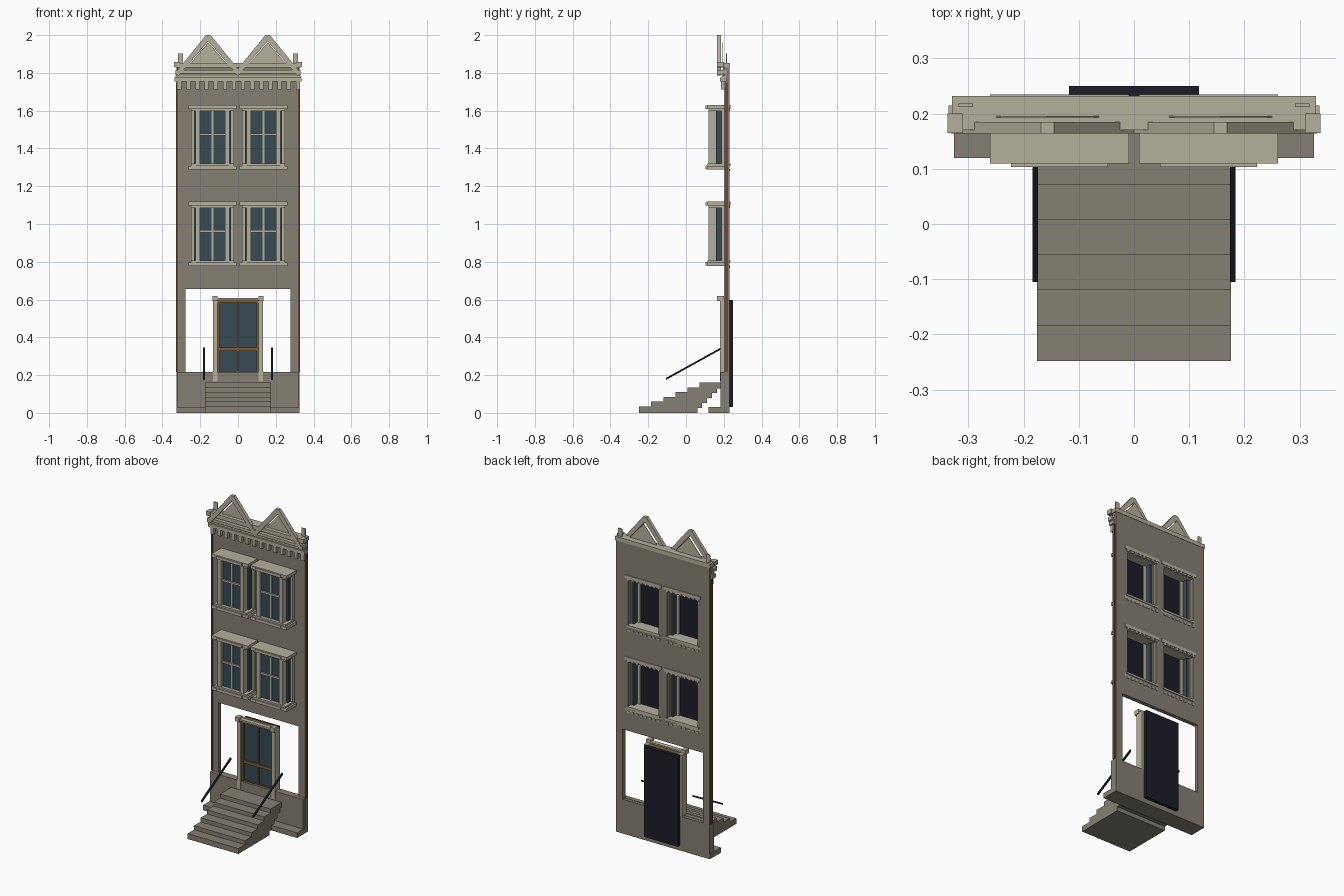
import bpy, bmesh, math
from mathutils import Vector


def material(name, rgb):
    m = bpy.data.materials.new(name)
    m.diffuse_color = (*rgb, 1)
    return m


STONE = material("grey_stone", (0.235, 0.215, 0.17))
TRIM = material("pale_trim", (0.46, 0.435, 0.335))
GLASS = material("blue_glass", (0.038, 0.068, 0.09))
WOOD = material("brown_wood", (0.19, 0.105, 0.035))
BLACK = material("near_black", (0.012, 0.012, 0.022))
BRICK = material("red_brick", (0.17, 0.06, 0.035))


def finish(name, bm, mat):
    bmesh.ops.recalc_face_normals(bm, faces=bm.faces)
    me = bpy.data.meshes.new(name)
    bm.to_mesh(me)
    bm.free()
    me.materials.append(mat)
    ob = bpy.data.objects.new(name, me)
    bpy.context.collection.objects.link(ob)
    return ob


def boxes(name, mat, *specs):
    """Each spec is x0, x1, y0, y1, z0, z1."""
    bm = bmesh.new()
    for x0, x1, y0, y1, z0, z1 in specs:
        vs = bmesh.ops.create_cube(bm, size=1)["verts"]
        for v in vs:
            v.co = Vector(((x0 + x1) / 2 + v.co.x * (x1 - x0),
                           (y0 + y1) / 2 + v.co.y * (y1 - y0),
                           (z0 + z1) / 2 + v.co.z * (z1 - z0)))
    return finish(name, bm, mat)


def prism(name, mat, points, depth):
    """Closed outline of 3D points pushed along a depth vector."""
    bm = bmesh.new()
    f = bm.faces.new([bm.verts.new(p) for p in points])
    ext = bmesh.ops.extrude_face_region(bm, geom=[f])
    bmesh.ops.translate(bm, vec=depth, verts=[g for g in ext["geom"] if isinstance(g, bmesh.types.BMVert)])
    return finish(name, bm, mat)


BAYS = (-0.135, 0.135)
FLOORS = (0.78, 1.292)

# Facade wall with window holes and an open ground floor
xs = [-0.325, -0.278, -0.242, -0.03, 0.03, 0.242, 0.278, 0.325]
zs = [0, 0.215, 0.655, 0.80, 1.09, 1.312, 1.602, 1.83]
bm = bmesh.new()
for j in range(len(zs) - 1):
    for i in range(len(xs) - 1):
        if (j == 1 and 0 < i < 6) or (j in (3, 5) and i in (2, 4)):
            continue
        quad = [(xs[a], 0.205, zs[b]) for a, b in ((i, j), (i + 1, j), (i + 1, j + 1), (i, j + 1))]
        bm.faces.new([bm.verts.new(q) for q in quad])
bmesh.ops.remove_doubles(bm, verts=bm.verts, dist=1e-5)
ext = bmesh.ops.extrude_face_region(bm, geom=bm.faces[:])
bmesh.ops.translate(bm, vec=(0, 0.025, 0), verts=[g for g in ext["geom"] if isinstance(g, bmesh.types.BMVert)])
bmesh.ops.dissolve_limit(bm, angle_limit=0.01, verts=bm.verts, edges=bm.edges)
finish("facade_wall", bm, STONE)

boxes("lower_wall", STONE, (-0.323, 0.323, 0.182, 0.21, 0.03, 0.217))
boxes("plinth", STONE, (-0.326, 0.326, 0.12, 0.229, 0, 0.032))
boxes("brick_edges", BRICK, *[(min(s * 0.318, s * 0.329), max(s * 0.318, s * 0.329), 0.203, 0.222, 0.217, 1.75)
                              for s in (-1, 1)])

# Projecting bay windows
for z in FLOORS:
    for c in BAYS:
        tag = ("lower" if z < 1 else "upper") + ("_left" if c < 0 else "_right")
        boxes("bay_head_" + tag, TRIM,
              (c - 0.126, c + 0.126, 0.11, 0.235, z + 0.318, z + 0.338),
              (c - 0.115, c + 0.115, 0.12, 0.225, z + 0.305, z + 0.319),
              (c - 0.088, c + 0.088, 0.103, 0.112, z + 0.318, z + 0.335))
        boxes("bay_sill_" + tag, TRIM,
              (c - 0.126, c + 0.126, 0.11, 0.23, z - 0.003, z + 0.016),
              (c - 0.115, c + 0.115, 0.115, 0.235, z + 0.015, z + 0.027),
              (c - 0.088, c + 0.088, 0.103, 0.112, z, z + 0.018))
        posts, sides = [], []
        for s in (-1, 1):
            for a, b, y0, y1 in ((0.066, 0.09, 0.118, 0.168), (0.099, 0.113, 0.188, 0.206)):
                posts.append((c + min(s * a, s * b), c + max(s * a, s * b), y0, y1, z + 0.02, z + 0.31))
            sides.append((c + min(s * 0.085, s * 0.099), c + max(s * 0.085, s * 0.099),
                          0.16, 0.2, z + 0.02, z + 0.31))
        boxes("bay_posts_" + tag, TRIM, *posts)
        boxes("bay_side_glass_" + tag, GLASS, *sides)
        boxes("bay_front_glass_" + tag, GLASS, (c - 0.07, c + 0.07, 0.136, 0.142, z + 0.02, z + 0.31))
        boxes("bay_glazing_bars_" + tag, TRIM,
              (c - 0.005, c + 0.005, 0.13, 0.138, z + 0.02, z + 0.31),
              (c - 0.07, c + 0.07, 0.126, 0.138, z + 0.176, z + 0.188))
        boxes("bay_dark_backing_" + tag, BLACK, (c - 0.084, c + 0.084, 0.143, 0.16, z + 0.02, z + 0.31))
        # small dentils on the rear of head and sill
        boxes("bay_rear_dentils_" + tag, TRIM,
              *[(c - 0.115 + k * 0.03, c - 0.1 + k * 0.03, 0.225, 0.234, z + h, z + h + 0.012)
                for k in range(8) for h in (0.306, -0.012)])

# Door
boxes("door_jambs", TRIM, (-0.132, -0.108, 0.18, 0.228, 0.165, 0.6), (0.108, 0.132, 0.18, 0.228, 0.165, 0.6))
boxes("door_capitals", TRIM, (-0.136, -0.108, 0.165, 0.2, 0.592, 0.62), (0.108, 0.136, 0.165, 0.2, 0.592, 0.62))
boxes("door_lintel", TRIM, (-0.11, 0.11, 0.172, 0.2, 0.597, 0.608))
boxes("door_frame", WOOD,
      (-0.109, -0.098, 0.19, 0.225, 0.2, 0.6), (0.098, 0.109, 0.19, 0.225, 0.2, 0.6),
      (-0.109, 0.109, 0.185, 0.23, 0.583, 0.6), (-0.1, 0.1, 0.195, 0.22, 0.21, 0.222),
      (-0.006, 0.006, 0.195, 0.22, 0.21, 0.59), (-0.1, 0.1, 0.195, 0.22, 0.328, 0.346))
boxes("door_glass", GLASS, (-0.1, 0.1, 0.205, 0.215, 0.21, 0.59))
boxes("door_dark_backing", BLACK, (-0.118, 0.118, 0.23, 0.25, 0.03, 0.598))

# Stoop with stepped top and stepped underside
profile = [(-0.248, 0)]
for k, y in enumerate((-0.248, -0.184, -0.12, -0.056, 0.008, 0.072)):
    z = 0.034 + k * 0.0252
    if k:
        profile.append((y, z - 0.0252))
    profile.append((y, z))
profile += [(0.19, 0.16), (0.19, 0.13)]
for k in range(4):
    profile += [(0.165 - k * 0.027, 0.13 - k * 0.026), (0.165 - k * 0.027, 0.104 - k * 0.026)]
profile += [(0.062, 0.026), (0.062, 0)]
prism("front_steps", STONE, [(-0.176, y, z) for y, z in profile], (0.352, 0, 0))

# Handrails
for s in (-1, 1):
    x = s * 0.179 - 0.005
    prism("handrail_" + ("left" if s < 0 else "right"), BLACK,
          [(x, -0.105, 0.175), (x, 0.183, 0.334), (x, 0.183, 0.345), (x, -0.105, 0.186)], (0.01, 0, 0))

# Cornice, dentils and roof slab
boxes("cornice_bands", TRIM,
      (-0.336, 0.336, 0.18, 0.215, 1.754, 1.776),
      (-0.33, 0.33, 0.19, 0.215, 1.776, 1.786),
      (-0.328, 0.328, 0.17, 0.215, 1.798, 1.815),
      (-0.33, 0.33, 0.17, 0.232, 1.828, 1.853))
boxes("cornice_backing", STONE, (-0.322, 0.322, 0.195, 0.206, 1.776, 1.83))
boxes("cornice_dentils", TRIM,
      *[(-0.322 + k * 0.0483, -0.300 + k * 0.0483, 0.185, 0.206, 1.712, 1.756) for k in range(14)])
boxes("cornice_ends", TRIM,
      (-0.338, -0.31, 0.165, 0.2, 1.83, 1.857), (0.31, 0.338, 0.165, 0.2, 1.83, 1.857),
      (-0.332, -0.31, 0.165, 0.2, 1.79, 1.815), (0.31, 0.332, 0.165, 0.2, 1.79, 1.815))
boxes("corner_finials", TRIM, (-0.318, -0.292, 0.212, 0.218, 1.85, 1.902), (0.292, 0.318, 0.212, 0.218, 1.85, 1.902))

# Twin gables: raking frame and thin infill panel
for c in (-0.157, 0.157):
    tag = "left" if c < 0 else "right"
    outline = [(-0.175, 1.8), (-0.012, 2.0), (0.012, 2.0), (0.175, 1.8),
               (0.157, 1.785), (0, 1.968), (-0.157, 1.785)]
    prism("gable_frame_" + tag, TRIM, [(c + x, 0.164, z) for x, z in outline], (0, 0.021, 0))
    prism("gable_panel_" + tag, TRIM,
          [(c - 0.113, 0.193, 1.83), (c + 0.113, 0.193, 1.83), (c, 0.193, 1.962)], (0, 0.003, 0))
